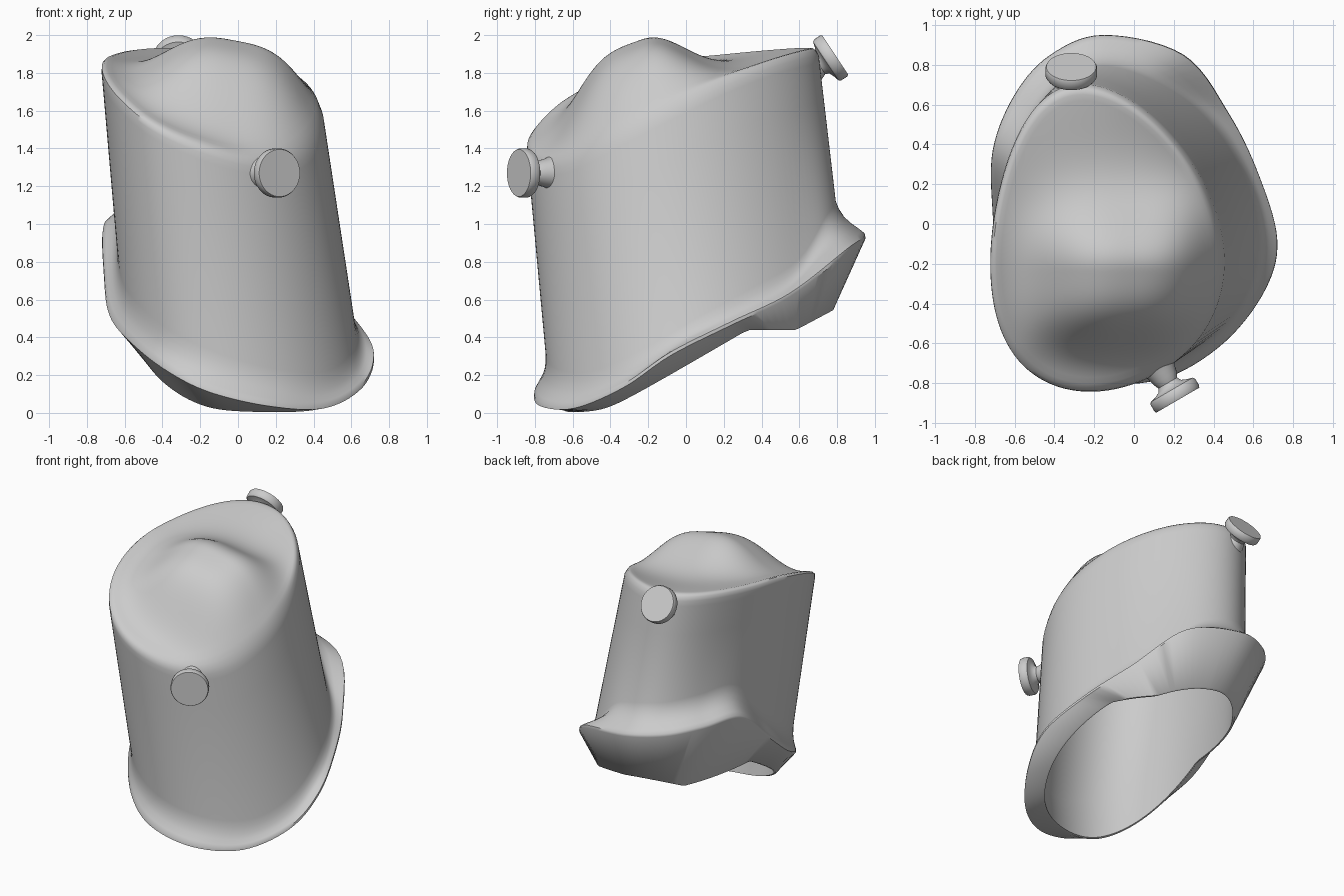
import bpy
import bmesh
from math import sin, cos, pi, exp, sqrt
from mathutils import Vector

old = bpy.data.objects.get("Cube")
if old:
    bpy.data.objects.remove(old, do_unlink=True)

SEGMENTS = 112

grey = bpy.data.materials.new("plain grey")
grey.use_nodes = True
grey.diffuse_color = (0.6, 0.6, 0.6, 1)
grey.node_tree.nodes["Principled BSDF"].inputs["Base Color"].default_value = grey.diffuse_color


def closed_curve(points):
    """Smooth closed curve through evenly indexed control points."""
    points = [Vector(p) for p in points]
    count = len(points)
    result = []
    for step in range(SEGMENTS):
        place = step * count / SEGMENTS
        i, t = int(place), place % 1
        a, b, c, d = (points[(i + k) % count] for k in (-1, 0, 1, 2))
        result.append(b + (c - a) * t / 2 + (a - b * 2.5 + c * 2 - d / 2) * t**2
                      + ((b - c) * 3 + d - a) * t**3 / 2)
    return result


def egg(step, z, scale=1.0):
    """Point on the leaning, slightly tapered egg-shaped tube at a given height."""
    angle = 2 * pi * step / SEGMENTS
    s, c = sin(angle), cos(angle)
    lift = z - 1
    x = 0.59 * c * (1 - 0.13 * s) * (1 - 0.055 * lift) - 0.1 * s * s
    y = 0.807 * s * (1 - 0.015 * lift)
    return Vector((-0.055 + scale * x - 0.12 * lift, scale * y - 0.105 * lift, z))


def finish(bm, name, angle):
    bmesh.ops.recalc_face_normals(bm, faces=bm.faces)
    mesh = bpy.data.meshes.new(name)
    bm.to_mesh(mesh)
    bm.free()
    mesh.materials.append(grey)
    obj = bpy.data.objects.new(name, mesh)
    bpy.context.collection.objects.link(obj)
    bpy.ops.object.select_all(action="DESELECT")
    obj.select_set(True)
    bpy.context.view_layer.objects.active = obj
    bpy.ops.object.shade_smooth_by_angle(angle=angle)


def loft(name, rings, angle):
    """Skin a row of rings and close both ends with small caps."""
    bm = bmesh.new()
    rows = [[bm.verts.new(p) for p in ring] for ring in rings]
    for low, high in zip(rows, rows[1:]):
        n = len(low)
        for i in range(n):
            j = (i + 1) % n
            bm.faces.new((low[i], low[j], high[j], high[i]))
    bm.faces.new(rows[0])
    bm.faces.new(rows[-1])
    finish(bm, name, angle)


# Height of the slanted top rim, around from the +x side
rim_heights = (1.65, 1.79, 1.885, 1.93, 1.94, 1.94, 1.93, 1.91,
               1.88, 1.8, 1.68, 1.54, 1.43, 1.355, 1.37, 1.5)
rim = [p.z for p in closed_curve([(0, 0, z) for z in rim_heights])]

# Outer edge of the flared foot, around from the +x side
flare = closed_curve([
    (0.72, -0.08, 0.32), (0.63, 0.24, 0.48), (0.48, 0.55, 0.63), (0.25, 0.85, 0.86),
    (-0.15, 0.95, 0.94), (-0.42, 0.85, 0.97), (-0.6, 0.65, 1.0), (-0.71, 0.37, 1.0),
    (-0.71, 0.05, 0.74), (-0.68, -0.22, 0.53), (-0.57, -0.48, 0.39), (-0.38, -0.7, 0.24),
    (-0.15, -0.8, 0.125), (0.17, -0.77, 0.05), (0.46, -0.59, 0.04), (0.66, -0.33, 0.15)])


def cap_point(step, f, drop=0.0, scale=1.0):
    """Point on the domed top; f runs from 1 at the rim to 0 at the middle."""
    edge = egg(step, rim[step], scale)
    p = Vector((-0.13, -0.08, 0)).lerp(edge, f)
    # Tilted floor that bends up or down to meet the rim
    floor, floor_edge = (1.7 - 0.2 * (q.x + 0.14) + 0.34 * (q.y + 0.06) for q in (p, edge))
    p.z = floor + (edge.z - floor_edge) * f**3
    # Hump, steep at the front and easing off to the back
    dx = abs(p.x) / (0.45 if p.x > 0 else 0.47)
    dy = p.y + 0.23
    slope = (dy / 0.39) ** 4 if dy < 0 else (dy / 0.33) ** 2
    p.z += 0.345 * exp(-dx**3 - slope) * (1 - f**6) - drop
    return p


def opening(step, scale):
    """Slanted lower opening below the flare."""
    p = egg(step, 0.3, scale)
    z = 0.255 + 0.55 * p.y + 0.3 * max(0.2 - p.x, 0)
    z = (z + sqrt(z * z + 0.003)) / 2 - 0.005
    top = 0.44 + 0.5 * max(p.y - 0.6, 0) + 0.1 * max(-p.x, 0)
    return egg(step, min(max(z, 0), top), scale)


def flange(step, outward, rise):
    edge = flare[step]
    wall = egg(step, edge.z + rise)
    p = wall.lerp(edge, outward)
    p.z = edge.z + rise
    return p


steps = range(SEGMENTS)
rings = []
# Hollow inside, from the middle of its roof down to the opening
for f in (0.03, 0.2, 0.4, 0.6, 0.8, 0.95):
    rings.append([cap_point(i, f, 0.06, 0.93) for i in steps])
rings.append([egg(i, rim[i] - 0.14, 0.93) for i in steps])
rings.append([egg(i, flare[i].z + 0.2, 0.93) for i in steps])
rings.append([opening(i, 0.885) for i in steps])
# Skirt and flared foot
rings.append([opening(i, 0.905) for i in steps])
rings.append([flare[i] + Vector((0, 0, -0.015)) for i in steps])
for outward, rise in ((0.98, 0.005), (0.8, 0.025), (0.5, 0.055), (0.25, 0.09), (0.08, 0.135), (0, 0.18)):
    rings.append([flange(i, outward, rise) for i in steps])
# Tube wall and rounded rim
for below in (0.3, 0.09, 0.05):
    rings.append([egg(i, rim[i] - below) for i in steps])
for f, drop in ((0.99, 0.022), (0.97, 0.006), (0.94, 0)):
    rings.append([cap_point(i, f, drop) for i in steps])
# Domed top
for k in range(30, 0, -1):
    rings.append([cap_point(i, k * 0.03) for i in steps])

loft("socket_body", rings, 0.8)

# Two mushroom-shaped knobs
knob_profile = ((0.095, -0.05), (0.075, 0), (0.068, 0.03), (0.055, 0.06), (0.065, 0.08),
                (0.095, 0.093), (0.122, 0.1), (0.13, 0.112), (0.13, 0.15), (0.125, 0.16))


def knob(name, face_centre, axis):
    turn = Vector(axis).to_track_quat("Z", "Y")
    base = Vector(face_centre) - Vector(axis).normalized() * 0.16
    circle = [2 * pi * i / 48 for i in range(48)]
    loft(name, [[base + turn @ Vector((r * cos(a), r * sin(a), h)) for a in circle]
                for r, h in knob_profile], 0.7)


knob("front_knob", (0.22, -0.885, 1.27), (0.5, -0.86, 0))
knob("back_knob", (-0.315, 0.79, 1.895), (0, 0.83, 0.55))
